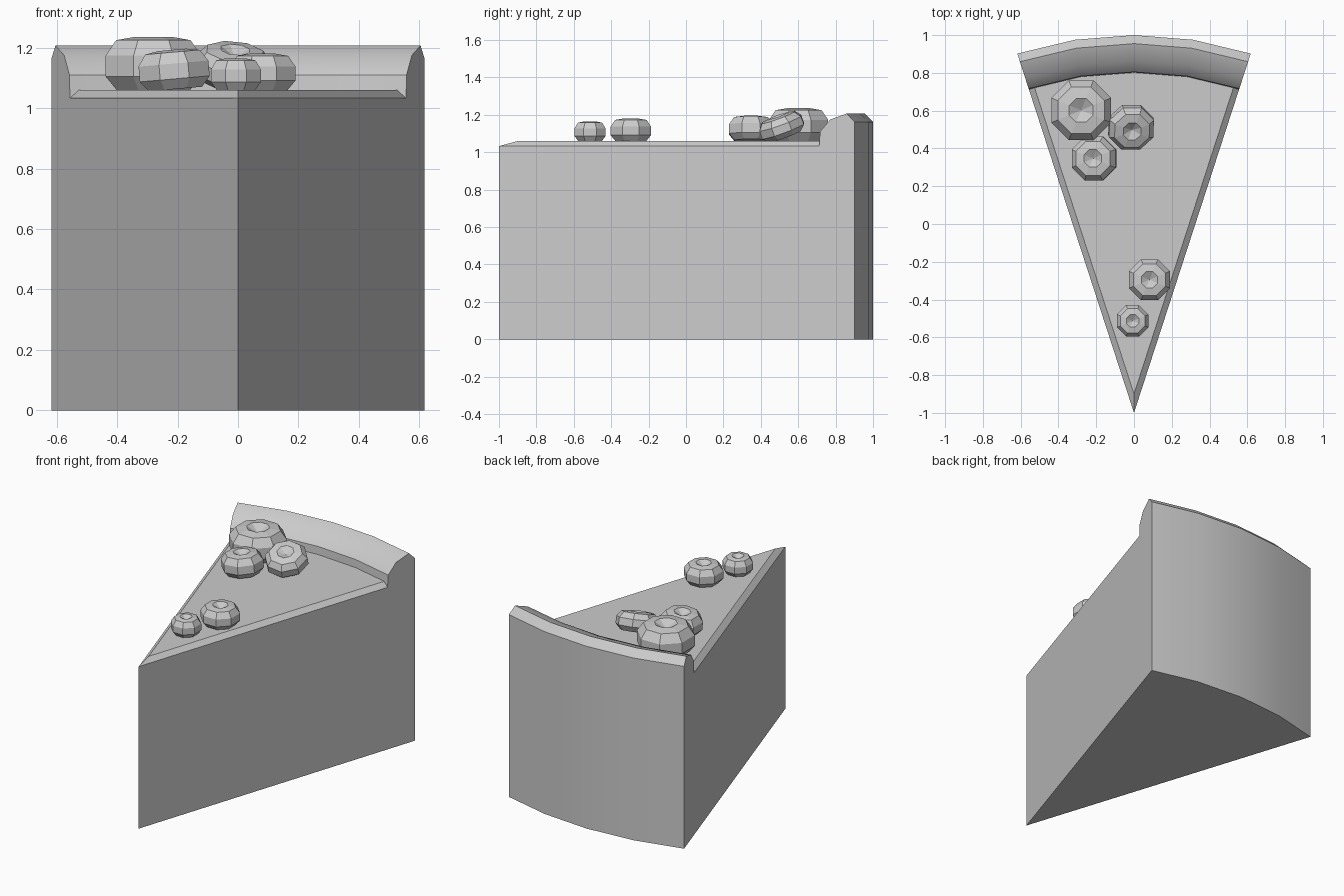
import bpy, bmesh
from math import sin, cos, radians, pi
from mathutils import Matrix, Euler

if "Cube" in bpy.data.objects:
    bpy.data.objects.remove(bpy.data.objects["Cube"])

ANGLES = [-18, -9, 0, 9, 18]


def polar(r, deg, z):
    return (r * sin(radians(deg)), -1 + r * cos(radians(deg)), z)


def finish(bm, name):
    bmesh.ops.remove_doubles(bm, verts=bm.verts, dist=1e-5)
    bmesh.ops.recalc_face_normals(bm, faces=bm.faces)
    mesh = bpy.data.meshes.new(name)
    bm.to_mesh(mesh)
    bm.free()
    obj = bpy.data.objects.new(name, mesh)
    bpy.context.collection.objects.link(obj)
    return obj


# slice with raised crust: radial profile (radius, height) swept round the tip
profile = [(0, 0), (2, 0), (2, 1.162), (1.955, 1.207), (1.862, 1.175),
           (1.805, 1.11), (1.8, 1.033), (0, 1.033)]
bm = bmesh.new()
tips = {z: bm.verts.new((0, -1, z)) for z in (0, 1.033)}
cols = [[tips[z] if r == 0 else bm.verts.new(polar(r, a, z)) for r, z in profile]
        for a in ANGLES]
for c, d in zip(cols, cols[1:]):
    for i in range(len(profile) - 1):
        bm.faces.new(list(dict.fromkeys((c[i], c[i + 1], d[i + 1], d[i]))))
bm.faces.new(cols[0])
bm.faces.new(cols[-1])
pie = finish(bm, "slice_and_crust")
bpy.context.view_layer.objects.active = pie
pie.select_set(True)
bpy.ops.object.shade_smooth_by_angle(angle=radians(30))

# top layer with bevelled cut edges
bm = bmesh.new()
low = [bm.verts.new(v) for v in
       [(0, -1, 1.033)] + [polar(1.802, a, 1.033) for a in ANGLES]]
high = [bm.verts.new(v) for v in
        [(0, -0.9, 1.06)] + [polar(1.802, a, 1.06) for a in (-17, -9, 0, 9, 17)]]
n = len(low)
for i in range(n):
    j = (i + 1) % n
    bm.faces.new((low[i], low[j], high[j], high[i]))
bm.faces.new(high)
bm.faces.new(low)
finish(bm, "top_layer")


# berries: eight-sided rings with a dimple on top
def berry(name, x, y, radius, height, zmid, tilt=(0, 0)):
    rings = [(0.76, 0), (1, 0.26), (1, 0.65), (0.78, 0.94), (0.4, 1)]
    bm = bmesh.new()
    loops = []
    for r, h in rings:
        rr = r * radius / cos(pi / 8)
        loops.append([bm.verts.new((rr * cos((k + 0.5) * pi / 4),
                                    rr * sin((k + 0.5) * pi / 4),
                                    (h - 0.5) * height)) for k in range(8)])
    for a, b in zip(loops, loops[1:]):
        for k in range(8):
            m = (k + 1) % 8
            bm.faces.new((a[k], a[m], b[m], b[k]))
    bm.faces.new(loops[0])
    dimple = bm.verts.new((0, 0, 0.28 * height))
    for k in range(8):
        bm.faces.new((loops[-1][k], loops[-1][(k + 1) % 8], dimple))
    rot = Euler((radians(tilt[0]), radians(tilt[1]), 0)).to_matrix().to_4x4()
    bm.transform(Matrix.Translation((x, y, zmid)) @ rot)
    finish(bm, name)


berry("berry_large", -0.28, 0.602, 0.158, 0.177, 1.147)
berry("berry_front_left", -0.212, 0.347, 0.116, 0.13, 1.128, (0, -5))
berry("berry_leaning", -0.015, 0.51, 0.118, 0.115, 1.14, (20, 6))
berry("berry_middle", 0.082, -0.295, 0.108, 0.12, 1.12)
berry("berry_tip", -0.007, -0.513, 0.083, 0.105, 1.112)
